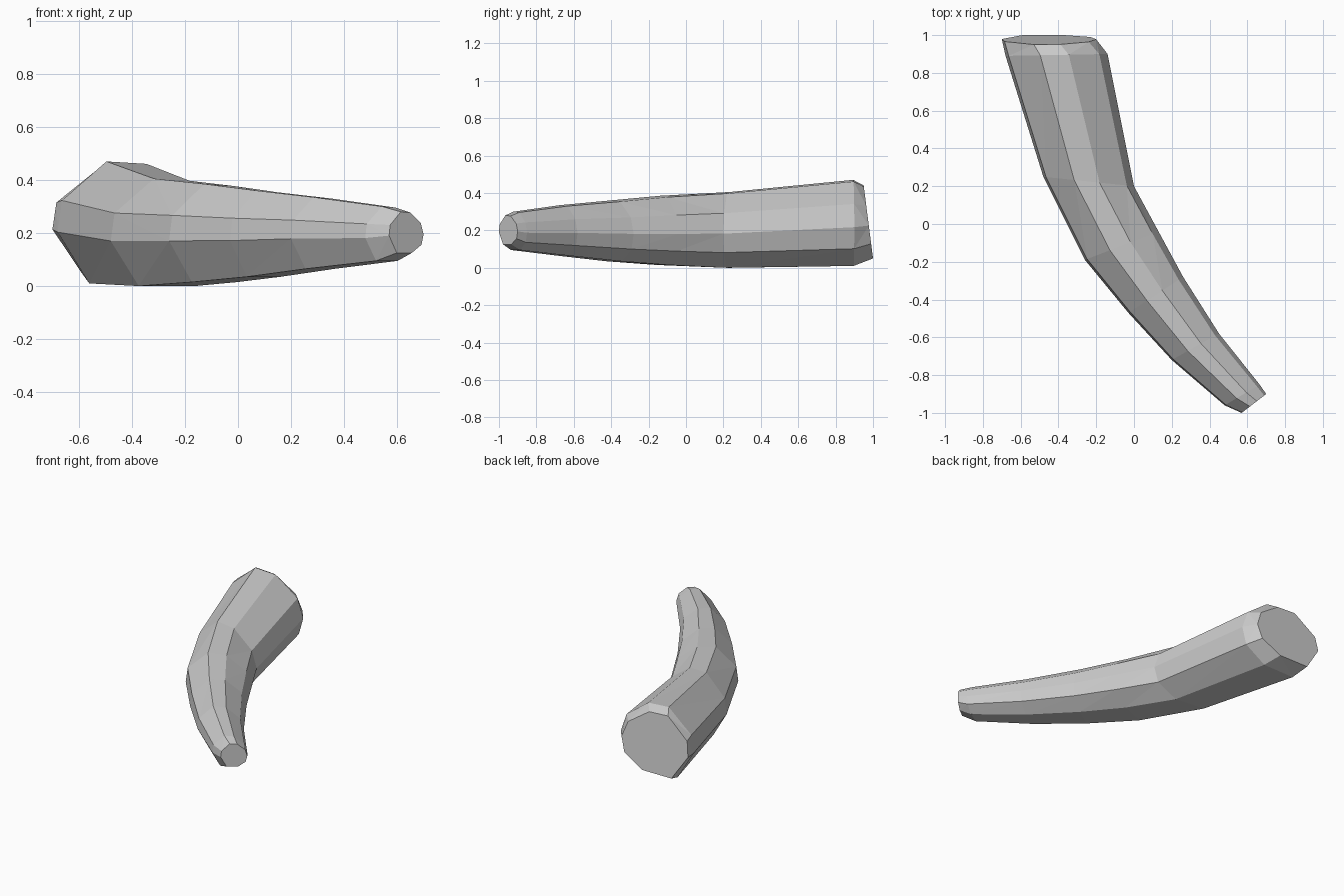
import bpy
import bmesh
from mathutils import Vector

cube = bpy.data.objects.get("Cube")
if cube:
    bpy.data.objects.remove(cube, do_unlink=True)

# Faceted cross-section: (across from -x side to +x side, height), both 0 to 1
PROFILE = [(0.22, 0.0), (0.66, 0.0), (0.94, 0.2), (1.0, 0.45), (0.92, 0.72),
           (0.62, 0.98), (0.34, 1.0), (0.03, 0.68), (0.0, 0.42)]

# Stations from thick end to tip: one edge, other edge, bottom, top, lean of the cut
STATIONS = [
    ((-0.70, 1.0), (-0.2, 1.0), 0.05, 0.44, -0.05),
    ((-0.68, 0.89), (-0.14, 0.9), 0.01, 0.47, 0),
    ((-0.48, 0.25), (0.0, 0.2), 0.0, 0.405, 0),
    ((-0.26, -0.19), (0.13, -0.04), 0.015, 0.385, 0),
    ((-0.03, -0.47), (0.26, -0.28), 0.035, 0.36, 0),
    ((0.2, -0.72), (0.45, -0.58), 0.065, 0.335, 0),
    ((0.48, -0.96), (0.665, -0.85), 0.095, 0.30, 0),
    ((0.57, -1.0), (0.70, -0.9), 0.125, 0.28, 0),
]


def make_ring(bm, edge_a, edge_b, low, high, lean):
    a, b = Vector(edge_a), Vector(edge_b)
    ring = []
    for across, height in PROFILE:
        p = a.lerp(b, across)
        z = low + (high - low) * height
        ring.append(bm.verts.new((p.x, p.y + lean * height, z)))
    return ring


def make_material(name, colour):
    mat = bpy.data.materials.new(name)
    mat.use_nodes = True
    mat.diffuse_color = colour
    mat.node_tree.nodes["Principled BSDF"].inputs["Base Color"].default_value = colour
    return mat


# Loft the bent, tapering body and close both ends
bm = bmesh.new()
rings = [make_ring(bm, *station) for station in STATIONS]
count = len(PROFILE)
sides = []
for first, second in zip(rings, rings[1:]):
    for i in range(count):
        j = (i + 1) % count
        sides.append(bm.faces.new((first[i], first[j], second[j], second[i])))
for end in (rings[0], rings[-1]):
    bm.faces.new(end)

# Split the twisted side panels into crisp facets
bmesh.ops.triangulate(bm, faces=sides, quad_method='BEAUTY')
bmesh.ops.recalc_face_normals(bm, faces=bm.faces[:])

mesh = bpy.data.meshes.new("bent_body")
bm.to_mesh(mesh)
bm.free()
mesh.materials.append(make_material("plain grey", (0.6, 0.6, 0.6, 1)))
body = bpy.data.objects.new("bent_body", mesh)
bpy.context.collection.objects.link(body)
